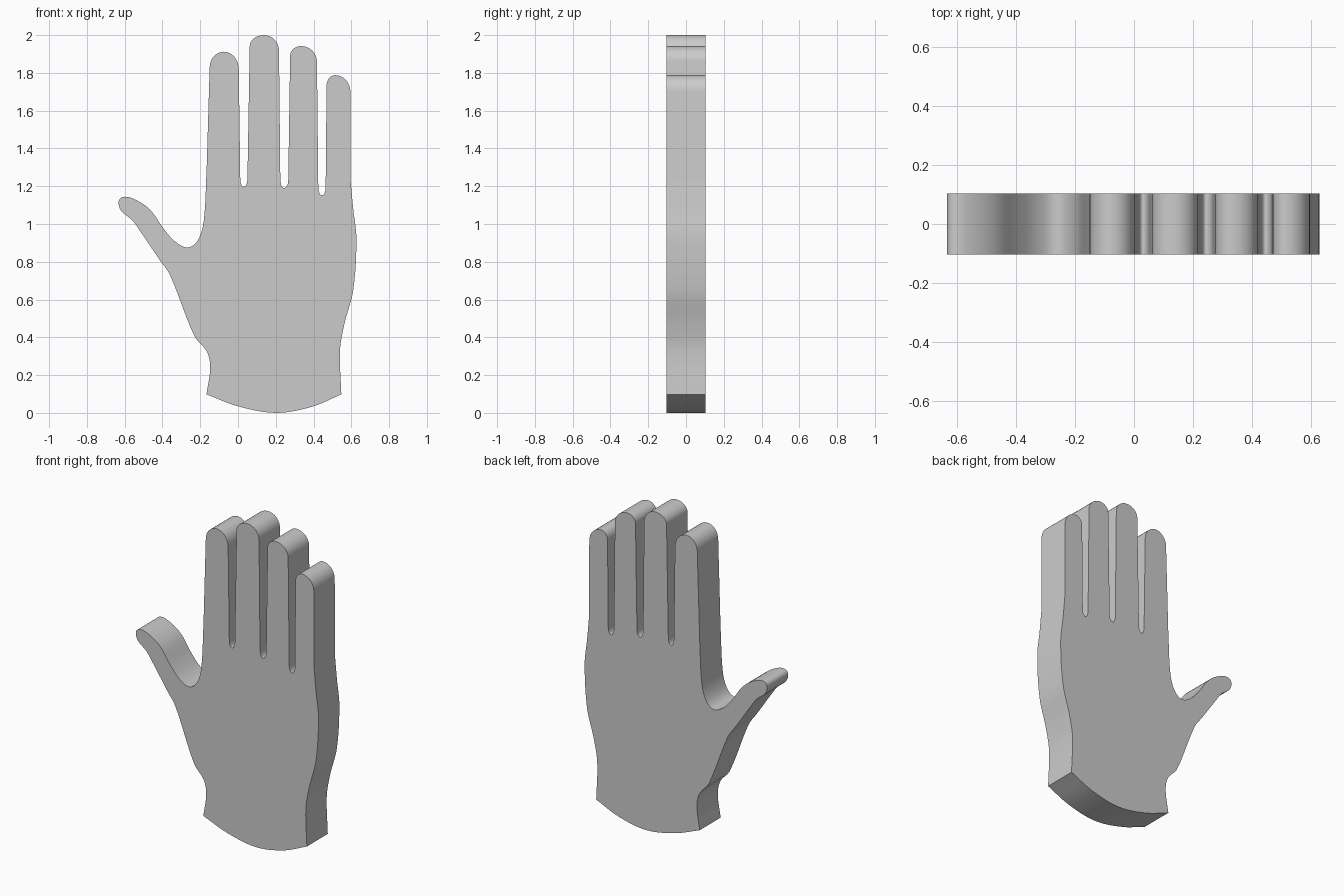
import bpy
import bmesh
import math
from mathutils import Vector
from mathutils.geometry import interpolate_bezier

HALF_DEPTH = 0.103

cube = bpy.data.objects.get("Cube")
if cube:
    bpy.data.objects.remove(cube, do_unlink=True)


def smooth_path(coords, steps=6):
    """Smooth line through the given points, with free ends."""
    pts = [Vector(c) for c in coords]
    last = len(pts) - 1
    tangents = [(pts[min(i + 1, last)] - pts[max(i - 1, 0)]).normalized()
                for i in range(len(pts))]
    line = []
    for i in range(last):
        a, b = pts[i], pts[i + 1]
        reach = (b - a).length / 3
        line += interpolate_bezier(a, a + tangents[i] * reach,
                                   b - tangents[i + 1] * reach, b, steps + 1)[:-1]
    return line + [pts[last]]


def arch(start, peak, end, steps=8):
    """Two quarter ellipses meeting at a peak, used for tips and gaps."""
    line = []
    for side, first in ((start, True), (end, False)):
        quarter = []
        for i in range(steps + 1):
            t = math.pi / 2 * i / steps
            quarter.append(Vector((peak[0] + (side[0] - peak[0]) * math.cos(t),
                                   side[1] + (peak[1] - side[1]) * math.sin(t))))
        line += quarter if first else quarter[-2::-1]
    return line


# Fingertips and the gaps between fingers, from the index finger to the little one
arches = [
    ((-0.15, 1.83), (-0.075, 1.912), (0.004, 1.82)),
    ((0.012, 1.24), (0.03, 1.197), (0.05, 1.24)),
    ((0.062, 1.94), (0.137, 2.0), (0.217, 1.92)),
    ((0.224, 1.24), (0.243, 1.19), (0.266, 1.23)),
    ((0.276, 1.89), (0.333, 1.942), (0.418, 1.86)),
    ((0.425, 1.2), (0.444, 1.152), (0.464, 1.19)),
    ((0.469, 1.735), (0.515, 1.788), (0.595, 1.7)),
]

# Outer edge of the palm, wrist end, and thumb edge up to the index finger
outer_edge = [(0.596, 1.23), (0.61, 1.08), (0.627, 0.92), (0.61, 0.65),
              (0.563, 0.47), (0.54, 0.33), (0.547, 0.098)]
wrist_end = [(0.547, 0.098), (0.39, 0.032), (0.2, 0), (0, 0.035), (-0.167, 0.098)]
thumb_edge = [(-0.167, 0.098), (-0.147, 0.24), (-0.165, 0.325), (-0.23, 0.405),
              (-0.36, 0.73), (-0.415, 0.81), (-0.52, 0.965), (-0.56, 1.02),
              (-0.622, 1.075), (-0.626, 1.133), (-0.57, 1.14), (-0.47, 1.08),
              (-0.39, 0.97), (-0.33, 0.905), (-0.265, 0.876), (-0.214, 0.912),
              (-0.182, 1.01), (-0.166, 1.29)]

outline = []
for spec in arches:
    outline += arch(*spec)
for path in (outer_edge, wrist_end, thumb_edge):
    line = smooth_path(path)
    outline += line if path is thumb_edge else line[:-1]

# Flat hand, extruded from front to back
bm = bmesh.new()
front = bm.faces.new([bm.verts.new((p.x, -HALF_DEPTH, p.y)) for p in outline])
extruded = bmesh.ops.extrude_face_region(bm, geom=[front], use_keep_orig=True)
back_verts = [v for v in extruded["geom"] if isinstance(v, bmesh.types.BMVert)]
bmesh.ops.translate(bm, verts=back_verts, vec=(0, HALF_DEPTH * 2, 0))
bmesh.ops.recalc_face_normals(bm, faces=bm.faces)
bmesh.ops.triangulate(bm, faces=[f for f in bm.faces if len(f.verts) > 4])

mesh = bpy.data.meshes.new("hand")
bm.to_mesh(mesh)
bm.free()
hand = bpy.data.objects.new("hand", mesh)
bpy.context.collection.objects.link(hand)

# Plain grey all over
grey = bpy.data.materials.new("light_grey")
grey.use_nodes = True
colour = (0.6, 0.6, 0.6, 1)
grey.diffuse_color = colour
grey.node_tree.nodes["Principled BSDF"].inputs["Base Color"].default_value = colour
mesh.materials.append(grey)

# Smooth rim with crisp front and back edges
bpy.ops.object.select_all(action="DESELECT")
hand.select_set(True)
bpy.context.view_layer.objects.active = hand
bpy.ops.object.shade_smooth_by_angle(angle=math.radians(35))
